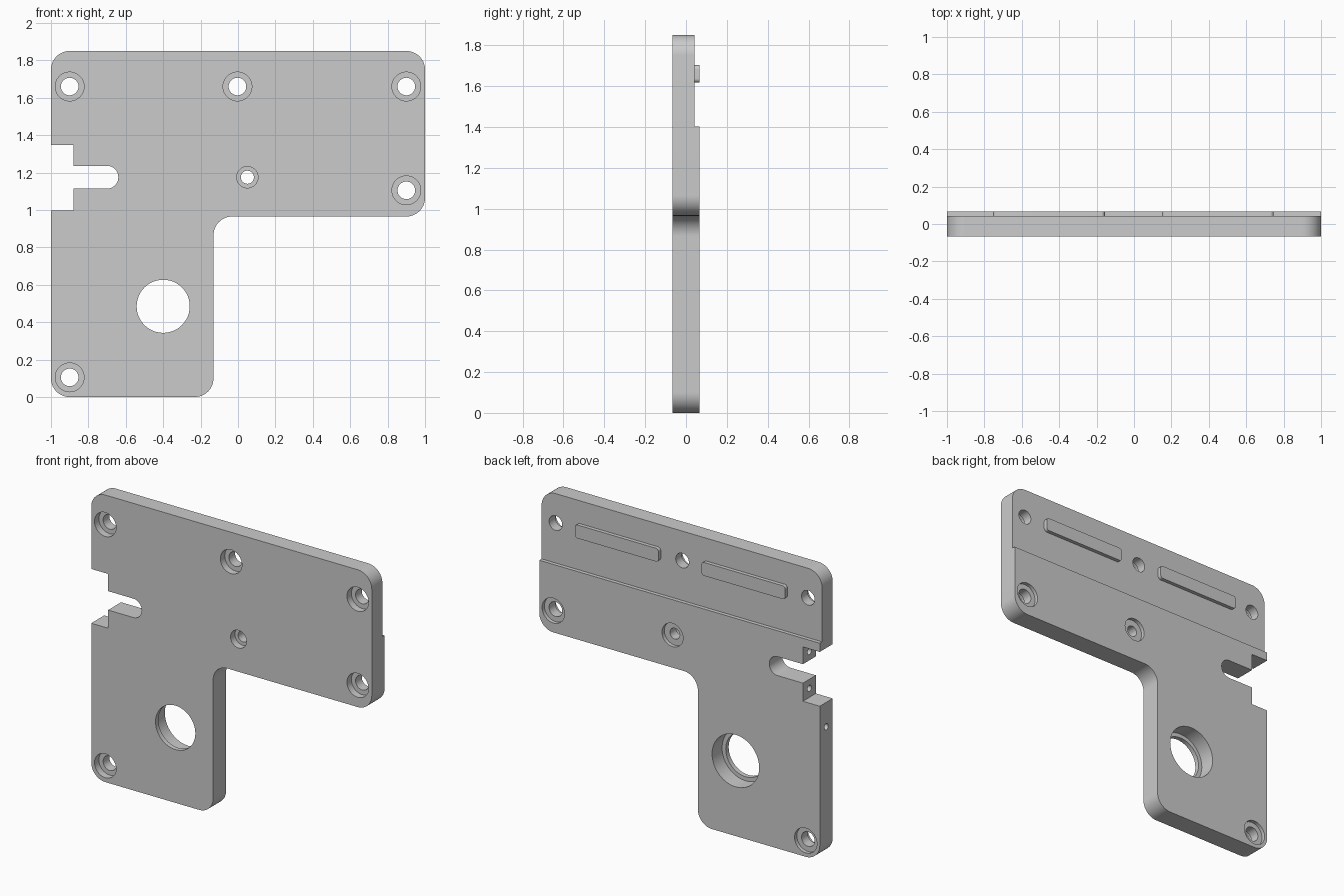
import bpy, bmesh
from math import sin, cos, pi, radians
from mathutils import Vector, Matrix

if "Cube" in bpy.data.objects:
    bpy.data.objects.remove(bpy.data.objects["Cube"])

FRONT, BACK, STEP = -0.066, 0.066, 0.042


def finish(name, bm):
    bmesh.ops.recalc_face_normals(bm, faces=bm.faces)
    mesh = bpy.data.meshes.new(name)
    bm.to_mesh(mesh)
    bm.free()
    obj = bpy.data.objects.new(name, mesh)
    bpy.context.collection.objects.link(obj)
    return obj


def rounded(corners, steps=14):
    """Fillet right-angled corners given as (x, z, radius)."""
    out = []
    for i, (x, z, r) in enumerate(corners):
        p = Vector((x, z))
        if r == 0:
            out.append(p)
            continue
        u = (Vector(corners[i - 1][:2]) - p).normalized()
        v = (Vector(corners[(i + 1) % len(corners)][:2]) - p).normalized()
        c = p + r * (u + v)
        for k in range(steps + 1):
            t = pi / 2 * k / steps
            out.append(c - r * (v * cos(t) + u * sin(t)))
    return out


def slab(name, corners, y0, y1):
    bm = bmesh.new()
    face = bm.faces.new([bm.verts.new((p.x, y0, p.y)) for p in rounded(corners)])
    ext = bmesh.ops.extrude_face_region(bm, geom=[face])["geom"]
    bmesh.ops.translate(bm, vec=(0, y1 - y0, 0),
                        verts=[g for g in ext if isinstance(g, bmesh.types.BMVert)])
    return finish(name, bm)


def box_corners(x0, x1, z0, z1, r=0):
    return [(x0, z0, r), (x1, z0, r), (x1, z1, r), (x0, z1, r)]


def cylinder(r, start, end, segs=48):
    a, b = Vector(start), Vector(end)
    rot = (b - a).to_track_quat('Z', 'Y').to_matrix().to_4x4()
    bm = bmesh.new()
    bmesh.ops.create_cone(bm, cap_ends=True, segments=segs, radius1=r, radius2=r,
                          depth=(b - a).length,
                          matrix=Matrix.Translation((a + b) / 2) @ rot)
    return finish("cutter", bm)


def cut(target, cutter):
    cutter.hide_render = True
    mod = target.modifiers.new("cut", 'BOOLEAN')
    mod.operation, mod.solver, mod.object = 'DIFFERENCE', 'EXACT', cutter
    bpy.context.view_layer.objects.active = target
    bpy.ops.object.modifier_apply(modifier=mod.name)
    bpy.data.objects.remove(cutter)


def bore(r, x, z, y0, y1):
    cut(plate, cylinder(r, (x, y0, z), (x, y1, z)))


# L-shaped plate with the stepped notch and slot in its left edge
plate = slab("mounting_plate", [
    (-1, 0, .1), (-.131, 0, .1), (-.131, .965, .1), (1, .965, .1),
    (1, 1.85, .1), (-1, 1.85, .1),
    (-1, 1.347, 0), (-.88, 1.347, 0), (-.88, 1.236, 0), (-.64, 1.236, .0605),
    (-.64, 1.114, .0605), (-.88, 1.114, 0), (-.88, .997, 0), (-1, .997, 0)],
    FRONT, BACK)

# thinner band along the top of the back
cut(plate, slab("cutter", box_corners(-1.2, 1.2, 1.403, 2), STEP, .2))

# counterbored screw holes: x, z, hole radius, front radius, back radius
for x, z, r, rf, rb in [(-.9, 1.66, .047, .077, 0), (-.003, 1.66, .047, .077, 0),
                        (.9, 1.66, .047, .077, 0), (.9, 1.105, .047, .077, .08),
                        (-.9, .105, .047, .077, .08), (.05, 1.175, .035, .057, .075)]:
    bore(rf, x, z, -.2, FRONT + .045)
    if rb:
        bore(rb, x, z, STEP, .2)
    bore(r, x, z, -.2, .2)

# large opening with a thin lip at the front
bore(.168, -.4, .485, FRONT + .03, .2)
bore(.142, -.4, .485, -.2, .2)

# small screw holes in the left edge and notch walls
for x, z in [(-1, .84), (-.88, 1.055), (-.88, 1.292)]:
    cut(plate, cylinder(.02, (x - .05, 0, z), (x + .15, 0, z), 24))

# two raised rails on the back
rails = [slab(f"rail_{side}", box_corners(x0, x0 + .597, 1.617, 1.703, .02), STEP - .01, BACK)
         for side, x0 in (("left", -.753), ("right", .15))]

for obj in [plate] + rails:
    bpy.ops.object.select_all(action='DESELECT')
    obj.select_set(True)
    bpy.context.view_layer.objects.active = obj
    bpy.ops.object.shade_smooth_by_angle(angle=radians(30))
